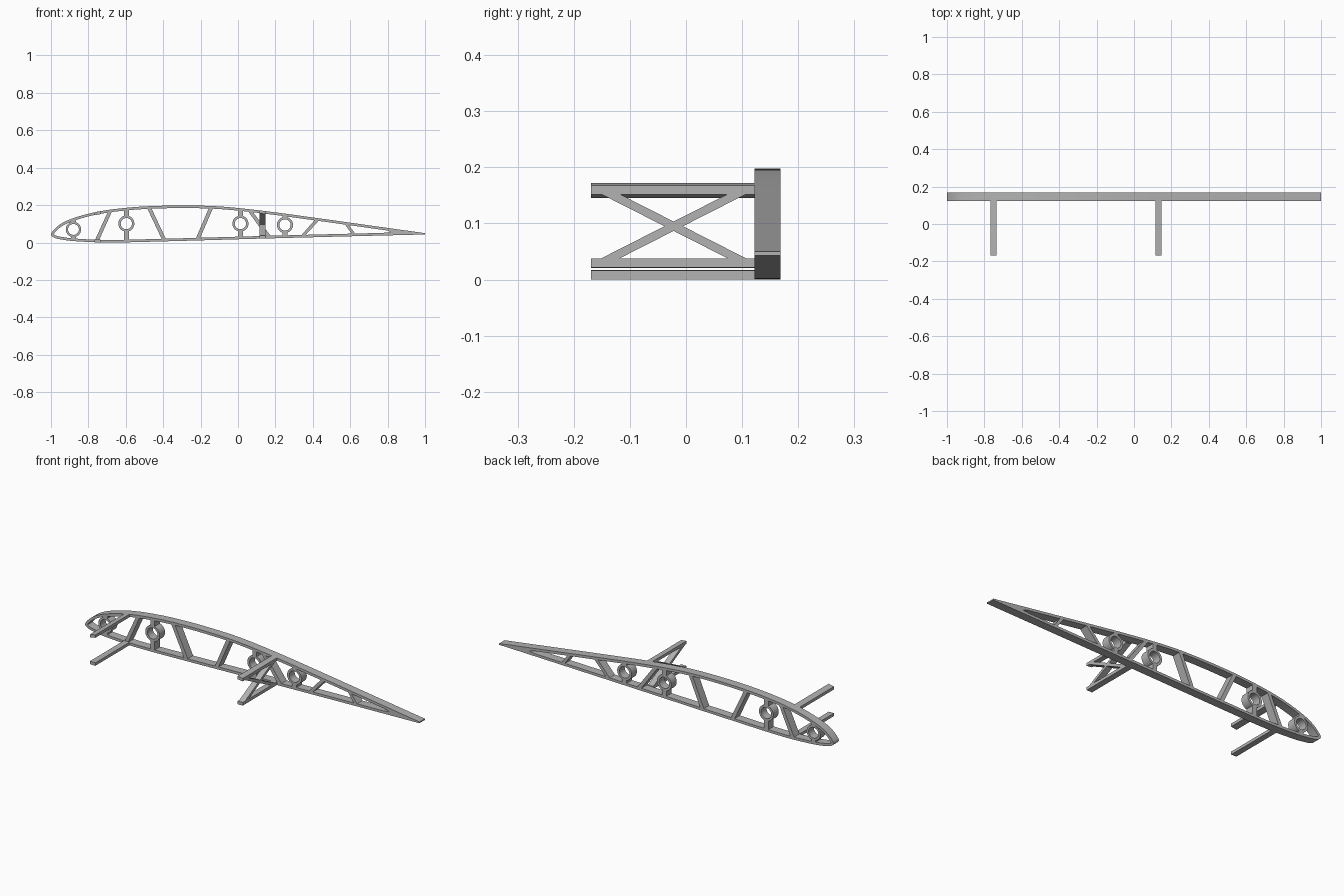
import bpy, bmesh, math
from mathutils import Vector

if "Cube" in bpy.data.objects:
    bpy.data.objects.remove(bpy.data.objects["Cube"])

Y0, Y1 = 0.122, 0.168      # rib front and back
FRONT = -0.169             # free end of the spars
T = 0.014                  # skin thickness

grey = bpy.data.materials.new("light_grey")
grey.diffuse_color = (0.45, 0.45, 0.45, 1)
grey.use_nodes = True
grey.node_tree.nodes["Principled BSDF"].inputs["Base Color"].default_value = grey.diffuse_color


def finish(name, bm, smooth=False):
    bmesh.ops.remove_doubles(bm, verts=bm.verts, dist=1e-5)
    bmesh.ops.recalc_face_normals(bm, faces=bm.faces)
    me = bpy.data.meshes.new(name)
    bm.to_mesh(me)
    bm.free()
    me.materials.append(grey)
    ob = bpy.data.objects.new(name, me)
    bpy.context.collection.objects.link(ob)
    if smooth:
        bpy.ops.object.select_all(action='DESELECT')
        ob.select_set(True)
        bpy.context.view_layer.objects.active = ob
        bpy.ops.object.shade_smooth_by_angle(angle=math.radians(30))
    return ob


def prism(name, pts, y0=Y0, y1=Y1):
    """Extrude an (x, z) polygon along y."""
    bm = bmesh.new()
    a = [bm.verts.new((x, y0, z)) for x, z in pts]
    b = [bm.verts.new((x, y1, z)) for x, z in pts]
    bm.faces.new(a)
    bm.faces.new(b[::-1])
    for i in range(len(pts)):
        j = (i + 1) % len(pts)
        bm.faces.new((a[i], b[i], b[j], a[j]))
    return finish(name, bm)


def band(name, outer, inner):
    """Extruded frame between two matching closed (x, z) loops."""
    bm = bmesh.new()
    loops = [[bm.verts.new((p[0], y, p[1])) for p in loop]
             for loop, y in ((outer, Y0), (outer, Y1), (inner, Y1), (inner, Y0))]
    n = len(outer)
    for k in range(4):
        p, q = loops[k], loops[(k + 1) % 4]
        for i in range(n):
            j = (i + 1) % n
            bm.faces.new((p[i], p[j], q[j], q[i]))
    bmesh.ops.dissolve_degenerate(bm, dist=1e-5, edges=bm.edges)
    return finish(name, bm, True)


# Airfoil outline: trailing edge, over the top, round the nose, back underneath
top_pts = [(1, .05), (.7, .092), (.4, .134), (.13, .17), (-.1, .193), (-.3, .198),
           (-.5, .193), (-.65, .180), (-.75, .165), (-.83, .146), (-.9, .123),
           (-.95, .098), (-.985, .068), (-1, .043)]
low_pts = [(-.985, .027), (-.95, .017), (-.87, .007), (-.7, 0), (-.4, .006),
           (.13, .021), (.55, .032), (1, .043)]
ctrl = [Vector(p) for p in top_pts + low_pts]
outline, nose = [], 0
for i in range(len(ctrl) - 1):
    p1, p2 = ctrl[i], ctrl[i + 1]
    p0 = ctrl[i - 1] if i else 2 * p1 - p2
    p3 = ctrl[i + 2] if i + 2 < len(ctrl) else 2 * p2 - p1
    # Tangents scaled for uneven spacing
    d0, d1, d2 = (p1 - p0).length, (p2 - p1).length, (p3 - p2).length
    m1 = (p2 - p0) / (d0 + d1) * d1
    m2 = (p3 - p1) / (d1 + d2) * d1
    if i == len(top_pts) - 1:
        nose = len(outline)
    for k in range(6):
        t = k / 6
        outline.append((2*t**3 - 3*t*t + 1) * p1 + (t**3 - 2*t*t + t) * m1
                       + (3*t*t - 2*t**3) * p2 + (t**3 - t*t) * m2)
outline.append(ctrl[-1])

# Inner outline, offset inwards and closed to a point near the trailing edge
inner = []
for i, p in enumerate(outline):
    d = (outline[min(i + 1, len(outline) - 1)] - outline[max(i - 1, 0)]).normalized()
    q = p + Vector((-d.y, d.x)) * T
    inner.append(Vector((.82, .056)) if q.x > .815 else q)
band("airfoil_skin", outline, inner)


def height(x, upper):
    pts = outline[:nose + 1] if upper else outline[nose:]
    for a, b in zip(pts, pts[1:]):
        lo, hi = (a, b) if a.x <= b.x else (b, a)
        if lo.x <= x <= hi.x and hi.x > lo.x:
            return lo.y + (hi.y - lo.y) * (x - lo.x) / (hi.x - lo.x)
    return .045


def strut(name, xb, xt, w):
    """Web member from lower skin to upper skin."""
    h = w / 2
    prism(name, [(xb - h, height(xb - h, False) + .005), (xb + h, height(xb + h, False) + .005),
                 (xt + h, height(xt + h, True) - .005), (xt - h, height(xt - h, True) - .005)])


# Slanted web struts
for i, (xb, xt, w) in enumerate([(-.757, -.682, .022), (-.393, -.477, .022),
                                 (-.217, -.142, .022), (.168, .061, .025),
                                 (.343, .427, .022), (.623, .575, .020)]):
    strut(f"web_strut_{i + 1}", xb, xt, w)

# Round tube holders with short posts above and below
for i, (x, z, ro, ri) in enumerate([(-.880, .070, .041, .029), (-.597, .101, .043, .030),
                                    (.013, .101, .043, .030), (.251, .094, .043, .030)]):
    ang = [k * math.tau / 32 for k in range(32)]
    circle = lambda r: [(x + r * math.cos(a), z + r * math.sin(a)) for a in ang]
    band(f"tube_ring_{i + 1}", circle(ro), circle(ri))
    h = .013
    rm = (ro + ri) / 2
    for part, za, zb in (("lower", height(x, False) + .005, z - rm),
                         ("upper", z + rm, height(x, True) - .005)):
        if zb - za > .003:
            prism(f"ring_post_{part}_{i + 1}", [(x - h, za), (x + h, za), (x + h, zb), (x - h, zb)])

# Spar caps following the skin, running forward from the rib
S, HW = .016, .016
for name, x in (("front", -.751), ("rear", .131)):
    for upper in (True, False):
        l, r = height(x - HW, upper), height(x + HW, upper)
        off = -S if upper else S
        prism(f"{name}_spar_{'upper' if upper else 'lower'}",
              [(x - HW, l), (x + HW, r), (x + HW, r + off), (x - HW, l + off)], FRONT, Y0)

# Crossed braces between the rear spar caps
for name, s in (("rising", 1), ("falling", -1)):
    bm = bmesh.new()
    yc, zc, dy, dz, w = -.022, .095, .126, .064 * s, .0165
    quad = [(yc - dy - w, zc - dz), (yc - dy + w, zc - dz),
            (yc + dy + w, zc + dz), (yc + dy - w, zc + dz)]
    f = bm.faces.new([bm.verts.new((.131 - HW, y, z)) for y, z in quad])
    g = bmesh.ops.extrude_face_region(bm, geom=[f])
    bmesh.ops.translate(bm, vec=(2 * HW, 0, 0),
                        verts=[v for v in g["geom"] if isinstance(v, bmesh.types.BMVert)])
    finish(f"cross_brace_{name}", bm)
